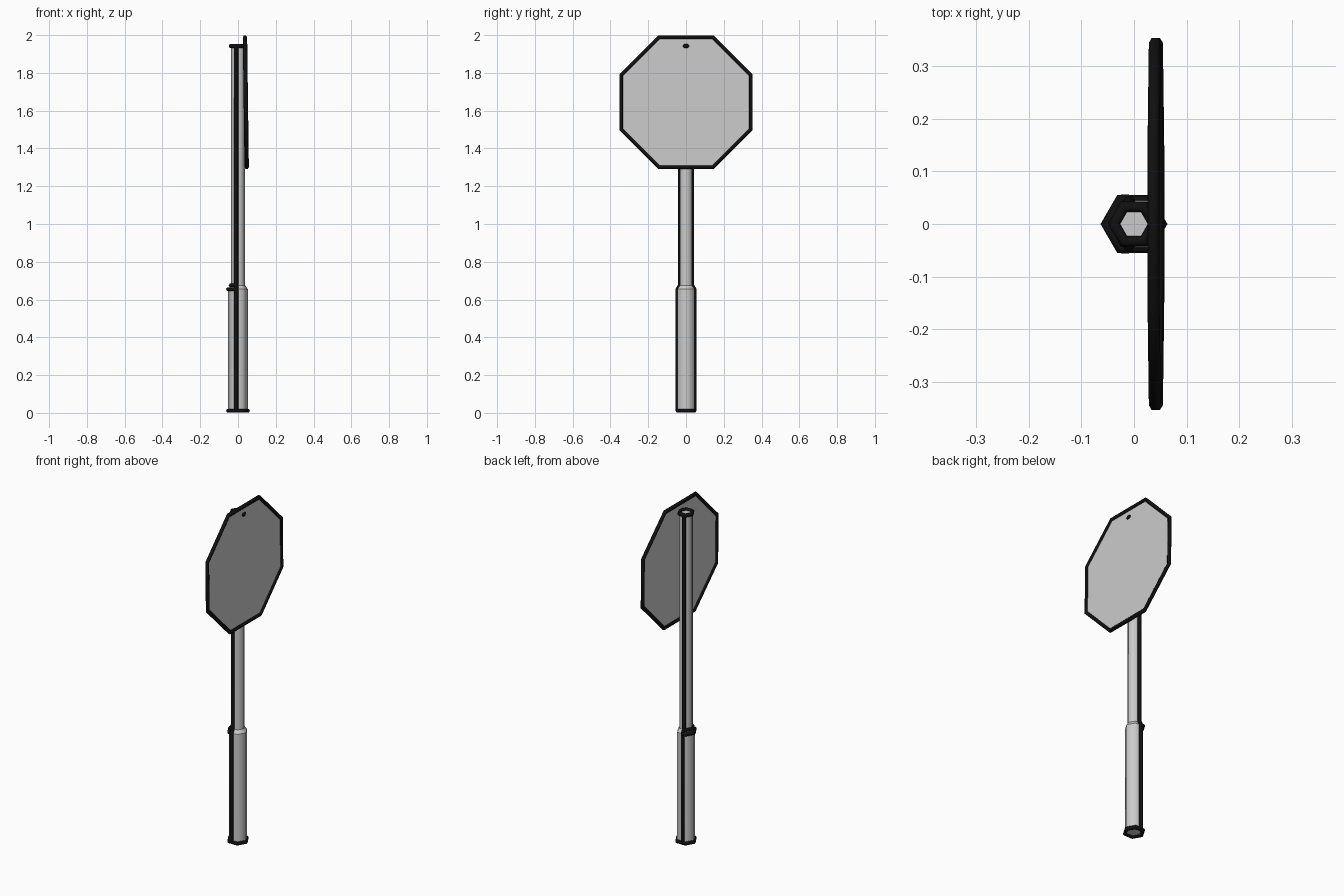
import bpy, bmesh
from math import cos, sin, pi, tan

if "Cube" in bpy.data.objects:
    bpy.data.objects.remove(bpy.data.objects["Cube"])

ROD = 0.0115
black = bpy.data.materials.new("black_trim")
black.diffuse_color = (0.005, 0.005, 0.005, 1)
black.use_nodes = True
black.node_tree.nodes["Principled BSDF"].inputs["Base Color"].default_value = black.diffuse_color


def hexagon(r, z):
    return [(r * cos(k * pi / 3), r * sin(k * pi / 3), z) for k in range(6)]


def half_hexagon(r, z):
    # the -x half, running from one seam to the other
    f = r * sin(pi / 3)
    return [(-0.01, f, z), (-r / 2, f, z), (-r, 0, z), (-r / 2, -f, z), (-0.01, -f, z)]


def make_rod(name, points, closed=False):
    cu = bpy.data.curves.new(name, 'CURVE')
    cu.dimensions = '3D'
    cu.bevel_depth = ROD
    cu.bevel_resolution = 1
    cu.use_fill_caps = True
    sp = cu.splines.new('POLY')
    sp.points.add(len(points) - 1)
    for p, co in zip(sp.points, points):
        p.co = (*co, 1)
    sp.use_cyclic_u = closed
    cu.materials.append(black)
    ob = bpy.data.objects.new(name, cu)
    bpy.context.collection.objects.link(ob)


def make_mesh(name, loops):
    # skin successive outlines and cap the ends
    bm = bmesh.new()
    rings = [[bm.verts.new(p) for p in loop] for loop in loops]
    for a, b in zip(rings, rings[1:]):
        n = len(a)
        for i in range(n):
            j = (i + 1) % n
            bm.faces.new((a[i], a[j], b[j], b[i])).smooth = True
    bm.faces.new(rings[-1])
    if len(rings) > 1:
        bm.faces.new(rings[0][::-1])
    me = bpy.data.meshes.new(name)
    bm.to_mesh(me)
    bm.free()
    ob = bpy.data.objects.new(name, me)
    bpy.context.collection.objects.link(ob)
    for e in me.edges:
        pa, pb = (me.vertices[v].co for v in e.vertices)
        if abs(pa.z - pb.z) < 1e-4 and len(loops) > 1:
            e.use_edge_sharp = True


# pole: wide sleeve with a short shoulder, then the slim post
R1, R2 = 0.052, 0.038
Z0, Z1, Z2, Z3 = 0.0115, 0.655, 0.675, 1.942
make_mesh("pole", [hexagon(R1, Z0), hexagon(R1, Z1), hexagon(R2, Z2), hexagon(R2, Z3)])

# black trim on the pole ends and shoulder
make_rod("base_ring", hexagon(R1, Z0), True)
make_rod("top_ring", hexagon(R2, Z3), True)
make_rod("shoulder_lower_trim", half_hexagon(R1, Z1))
make_rod("shoulder_upper_trim", half_hexagon(R2, Z2))

# seams along both sides of the pole
for side, s in (("front", -1), ("back", 1)):
    f1, f2 = s * R1 * sin(pi / 3), s * R2 * sin(pi / 3)
    make_rod(side + "_seam", [(-0.01, f1, Z0), (-0.01, f1, Z1), (-0.01, f2, Z2), (-0.01, f2, Z3)])

# slightly leaning octagonal sign panel with a black rim
A, ZC = 0.344, 1.645
r = A / cos(pi / 8)
octagon = []
for k in range(8):
    a = (k + 0.5) * pi / 4
    y, z = r * cos(a), r * sin(a)
    octagon.append((0.0415 - 0.0045 * z / A, y, ZC + z))
make_mesh("sign_panel", [octagon])
make_rod("sign_rim", octagon, True)
